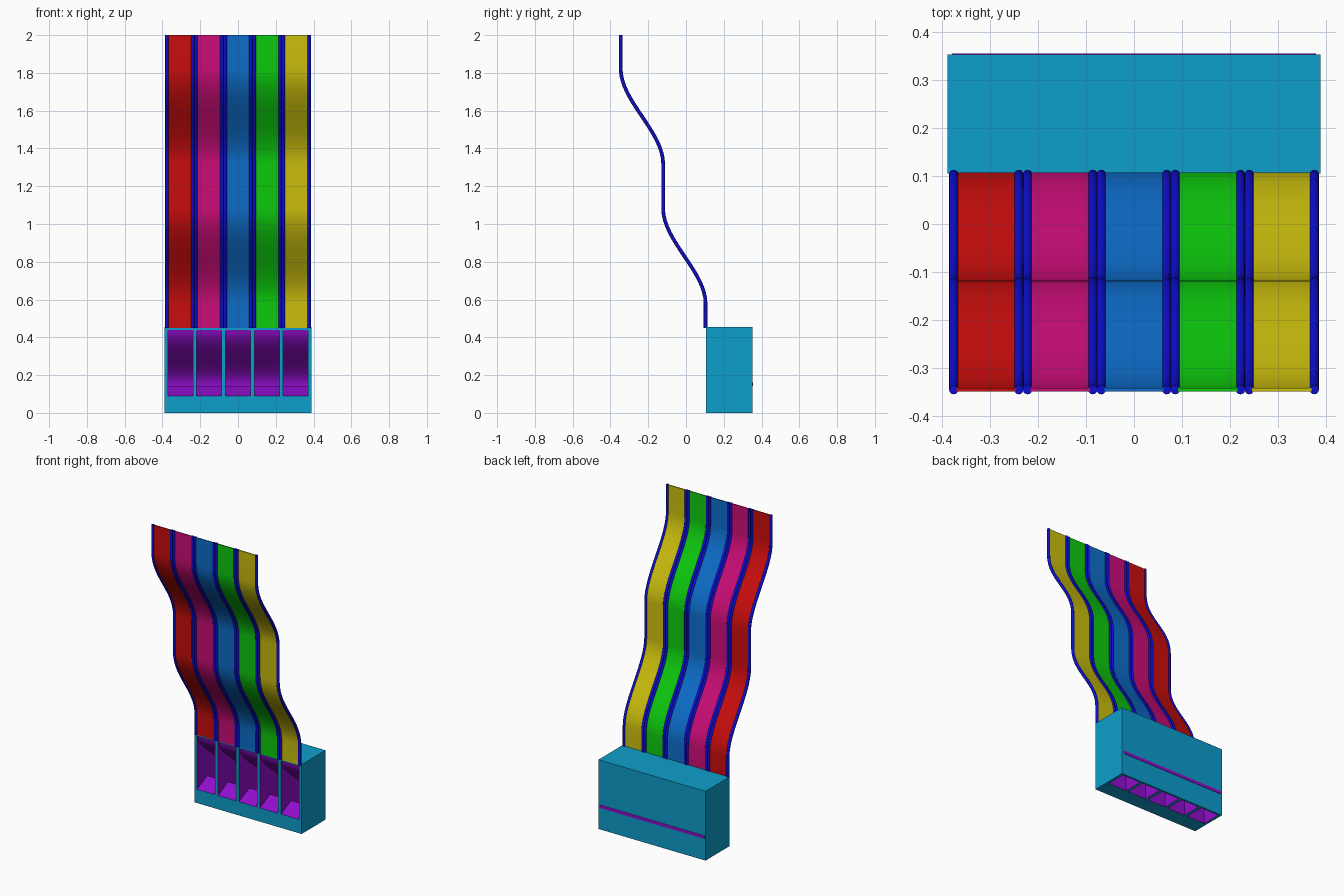
import bpy, bmesh, math

if "Cube" in bpy.data.objects:
    bpy.data.objects.remove(bpy.data.objects["Cube"])


def material(name, r, g, b):
    m = bpy.data.materials.new(name)
    m.use_nodes = True
    m.diffuse_color = (r, g, b, 1)
    m.node_tree.nodes["Principled BSDF"].inputs["Base Color"].default_value = (r, g, b, 1)
    return m


CYAN = material("cyan", 0.004, 0.342, 0.604)
PURPLE = material("purple", 0.285, 0.004, 0.604)
NAVY = material("deep_blue", 0.004, 0.004, 0.604)
LANES = [
    ("red", material("red", 0.604, 0.004, 0.004)),
    ("pink", material("pink", 0.604, 0.004, 0.188)),
    ("blue", material("blue", 0.004, 0.155, 0.604)),
    ("green", material("green", 0.004, 0.604, 0.004)),
    ("yellow", material("yellow", 0.604, 0.522, 0.004)),
]


def make_object(name, bm, mats, smooth=True):
    bmesh.ops.recalc_face_normals(bm, faces=bm.faces)
    me = bpy.data.meshes.new(name)
    bm.to_mesh(me)
    bm.free()
    ob = bpy.data.objects.new(name, me)
    bpy.context.collection.objects.link(ob)
    for m in mats:
        me.materials.append(m)
    if smooth:
        smooth_object(ob)
    return ob


def smooth_object(ob):
    bpy.ops.object.select_all(action="DESELECT")
    ob.select_set(True)
    bpy.context.view_layer.objects.active = ob
    bpy.ops.object.shade_smooth_by_angle(angle=math.radians(35))


def add_box(bm, x0, x1, y0, y1, z0, z1):
    r = bmesh.ops.create_cube(bm, size=1)
    for v in r["verts"]:
        v.co = ((x0 + x1) / 2 + v.co.x * (x1 - x0),
                (y0 + y1) / 2 + v.co.y * (y1 - y0),
                (z0 + z1) / 2 + v.co.z * (z1 - z0))


def ease(y0, z0, y1, z1, steps=16):
    """S-bend in the y-z plane, vertical at both ends."""
    pts = []
    for i in range(steps + 1):
        t = i / steps
        pts.append((y0 + (y1 - y0) * t * t * (3 - 2 * t), z0 + (z1 - z0) * t))
    return pts


def sweep(bm, path, section):
    """Sweep a closed (x, offset) section along a y-z path."""
    rings = []
    for i, (y, z) in enumerate(path):
        a, b = path[max(i - 1, 0)], path[min(i + 1, len(path) - 1)]
        dy, dz = b[0] - a[0], b[1] - a[1]
        n = math.hypot(dy, dz)
        if i in (0, len(path) - 1):
            dy, dz, n = 0, -1, 1
        rings.append([bm.verts.new((x, y - o * dz / n, z + o * dy / n)) for x, o in section])
    k = len(section)
    for r, s in zip(rings, rings[1:]):
        for j in range(k):
            bm.faces.new((r[j], r[(j + 1) % k], s[(j + 1) % k], s[j]))
    bm.faces.new(rings[0])
    bm.faces.new(rings[-1])


# Wavy track: five coloured lanes, each with a rail on both edges
BACK, MID, TOP = 0.1035, -0.121, -0.3455
path = ([(TOP, 2.0)] + ease(TOP, 1.82, MID, 1.32)
        + ease(MID, 1.08, BACK, 0.58) + [(BACK, 0.45)])
for i, (colour, mat) in enumerate(LANES):
    cx = (i - 2) * 0.154
    bm = bmesh.new()
    w, t = 0.062, 0.0035
    sweep(bm, path, [(cx - w, -t), (cx + w, -t), (cx + w, t), (cx - w, t)])
    make_object(colour + "_lane", bm, [mat])
    bm = bmesh.new()
    for side in (-1, 1):
        rx = cx + side * 0.068
        ring = [a * math.tau / 12 for a in range(12)]
        sweep(bm, path, [(rx + 0.0097 * math.cos(a), 0.0097 * math.sin(a)) for a in ring])
    make_object(colour + "_lane_rails", bm, [NAVY])

# Collector box
bm = bmesh.new()
add_box(bm, -0.389, 0.389, 0.105, 0.353, 0, 0.455)
box = make_object("collector_box", bm, [CYAN, PURPLE], smooth=False)

# Chutes: open at the front, bending back and down through the underside
profile = ([(0.08, 0.44)] + ease(0.112, 0.44, 0.348, 0.15, 14)
           + [(0.338, -0.02), (0.21, -0.02), (0.21, 0.14), (0.08, 0.078)])
bm = bmesh.new()
for i in range(5):
    cx = (i - 2) * 0.1525
    ends = [[bm.verts.new((cx + s * 0.066, y, z)) for y, z in profile] for s in (-1, 1)]
    n = len(profile)
    for e in ends:
        bm.faces.new(e)
    for j in range(n):
        k = (j + 1) % n
        bm.faces.new((ends[0][j], ends[0][k], ends[1][k], ends[1][j]))
for f in bm.faces:
    f.material_index = 1
cutter = make_object("chute_cutter", bm, [CYAN, PURPLE], smooth=False)
cutter.hide_render = True

mod = box.modifiers.new("chutes", "BOOLEAN")
mod.operation = "DIFFERENCE"
mod.solver = "EXACT"
mod.object = cutter
bpy.ops.object.select_all(action="DESELECT")
box.select_set(True)
bpy.context.view_layer.objects.active = box
bpy.ops.object.modifier_apply(modifier=mod.name)
bpy.data.objects.remove(cutter)
smooth_object(box)

# Thin stripe across the back of the box
bm = bmesh.new()
add_box(bm, -0.38, 0.38, 0.351, 0.3555, 0.142, 0.162)
make_object("back_stripe", bm, [PURPLE], smooth=False)
